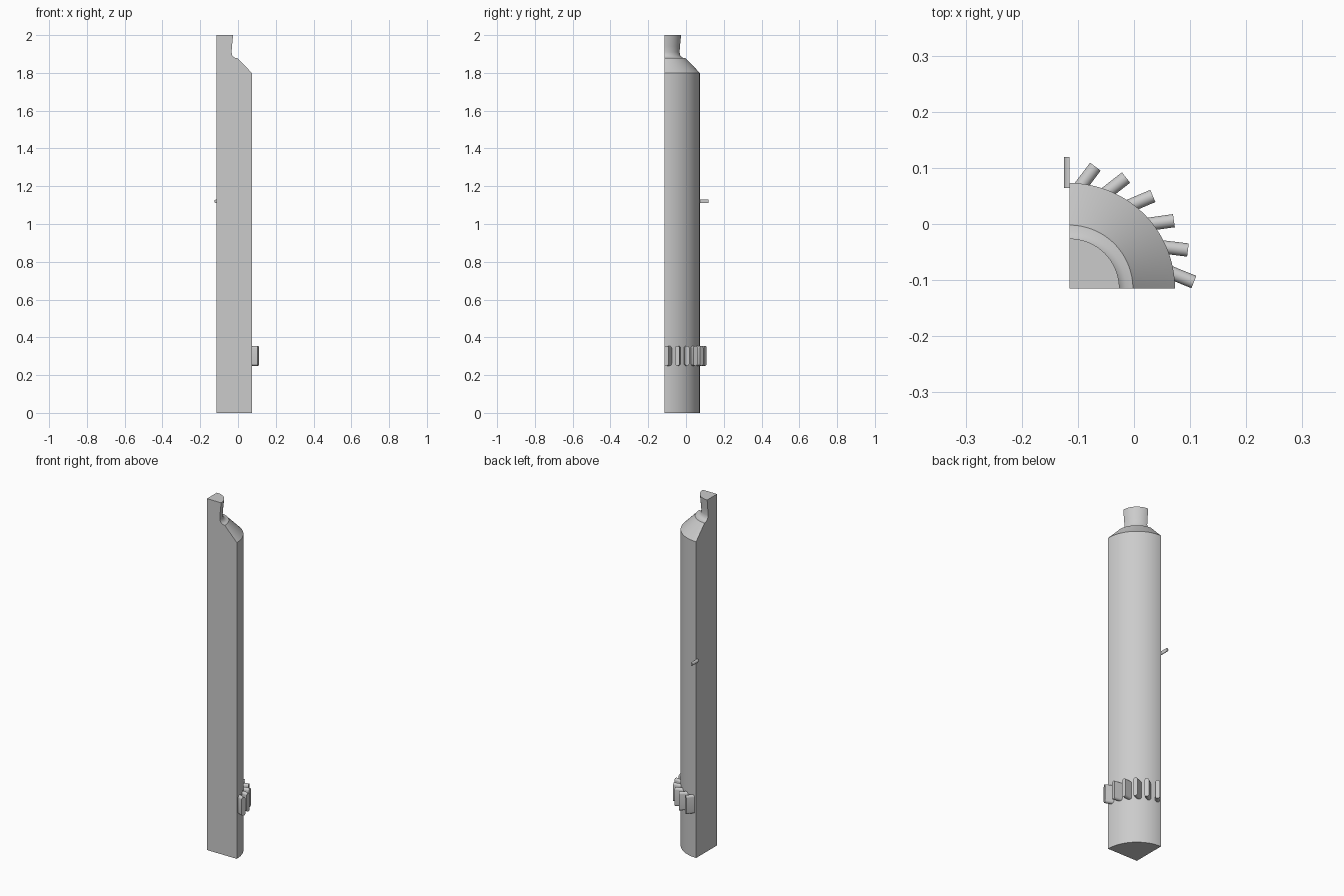
import bpy, bmesh, math
from mathutils import Vector, Matrix

if "Cube" in bpy.data.objects:
    bpy.data.objects.remove(bpy.data.objects["Cube"], do_unlink=True)

AXIS = Vector((-0.115, -0.115, 0))

grey = bpy.data.materials.new("plain_grey")
grey.use_nodes = True
colour = (0.6, 0.6, 0.6, 1)
grey.diffuse_color = colour
grey.node_tree.nodes["Principled BSDF"].inputs["Base Color"].default_value = colour


def finish(name, bm):
    """Turn a bmesh into a smooth, sharp-edged object."""
    bmesh.ops.recalc_face_normals(bm, faces=bm.faces)
    mesh = bpy.data.meshes.new(name)
    bm.to_mesh(mesh)
    bm.free()
    mesh.materials.append(grey)
    obj = bpy.data.objects.new(name, mesh)
    bpy.context.collection.objects.link(obj)
    bpy.ops.object.select_all(action='DESELECT')
    obj.select_set(True)
    bpy.context.view_layer.objects.active = obj
    bpy.ops.object.shade_smooth_by_angle(angle=math.radians(30))
    return obj


def prism(name, outline, length, matrix):
    """Extrude a YZ outline along +X, then place it."""
    bm = bmesh.new()
    face = bm.faces.new([bm.verts.new((0, y, z)) for y, z in outline])
    out = bmesh.ops.extrude_face_region(bm, geom=[face])
    moved = [v for v in out["geom"] if isinstance(v, bmesh.types.BMVert)]
    bmesh.ops.translate(bm, verts=moved, vec=(length, 0, 0))
    bmesh.ops.transform(bm, matrix=matrix, verts=bm.verts)
    return finish(name, bm)


def arc(radius, start, end, steps, z=0):
    angles = [math.radians(start + (end - start) * i / steps) for i in range(steps + 1)]
    return [(radius * math.cos(a), z + radius * math.sin(a)) for a in angles]


# Quarter-turned body with sloped shoulder, filleted collar and flared neck
profile = [(0.188, 0), (0.188, 1.80), (0.118, 1.872), (0.113, 1.878), (0.1, 1.88),
           (0.091, 1.885), (0.084, 1.894), (0.081, 1.91), (0.083, 1.94), (0.089, 2.0)]
STEPS = 32
bm = bmesh.new()
bottom = bm.verts.new(AXIS)
top = bm.verts.new(AXIS + Vector((0, 0, 2)))
columns = []
for i in range(STEPS + 1):
    a = math.pi / 2 * i / STEPS
    columns.append([bm.verts.new(AXIS + Vector((r * math.cos(a), r * math.sin(a), z)))
                    for r, z in profile])
for a, b in zip(columns, columns[1:]):
    for j in range(len(profile) - 1):
        bm.faces.new((a[j], b[j], b[j + 1], a[j + 1]))
for column in (columns[0], columns[-1]):
    bm.faces.new([bottom] + column + [top])
bm.faces.new([bottom] + [c[0] for c in columns])
bm.faces.new([top] + [c[-1] for c in columns])
finish("quarter_body", bm)

# Slanted vanes with rounded ends, evenly spaced round the lower body
R = 0.0118
slot = arc(R, 0, 180, 10, 0.041) + arc(R, 180, 360, 10, -0.041)
for k in range(6):
    position = math.radians(78 - 15 * k)
    heading = math.radians(53 - 15 * k)
    tip = AXIS + Vector((0.222 * math.cos(position), 0.222 * math.sin(position), 0.302))
    start = tip - 0.06 * Vector((math.cos(heading), math.sin(heading), 0))
    prism(f"vane_{k + 1}", slot, 0.06,
          Matrix.Translation(start) @ Matrix.Rotation(heading, 4, 'Z'))

# Half-round pin on the back, cut flush with the flat side
prism("side_pin", arc(0.01, 180, 360, 12), 0.055,
      Matrix.Translation((AXIS.x, 0.064, 1.12)) @ Matrix.Rotation(math.pi / 2, 4, 'Z')
      @ Matrix.Rotation(math.pi / 2, 4, 'X') @ Matrix.Rotation(0, 4, 'X'))
